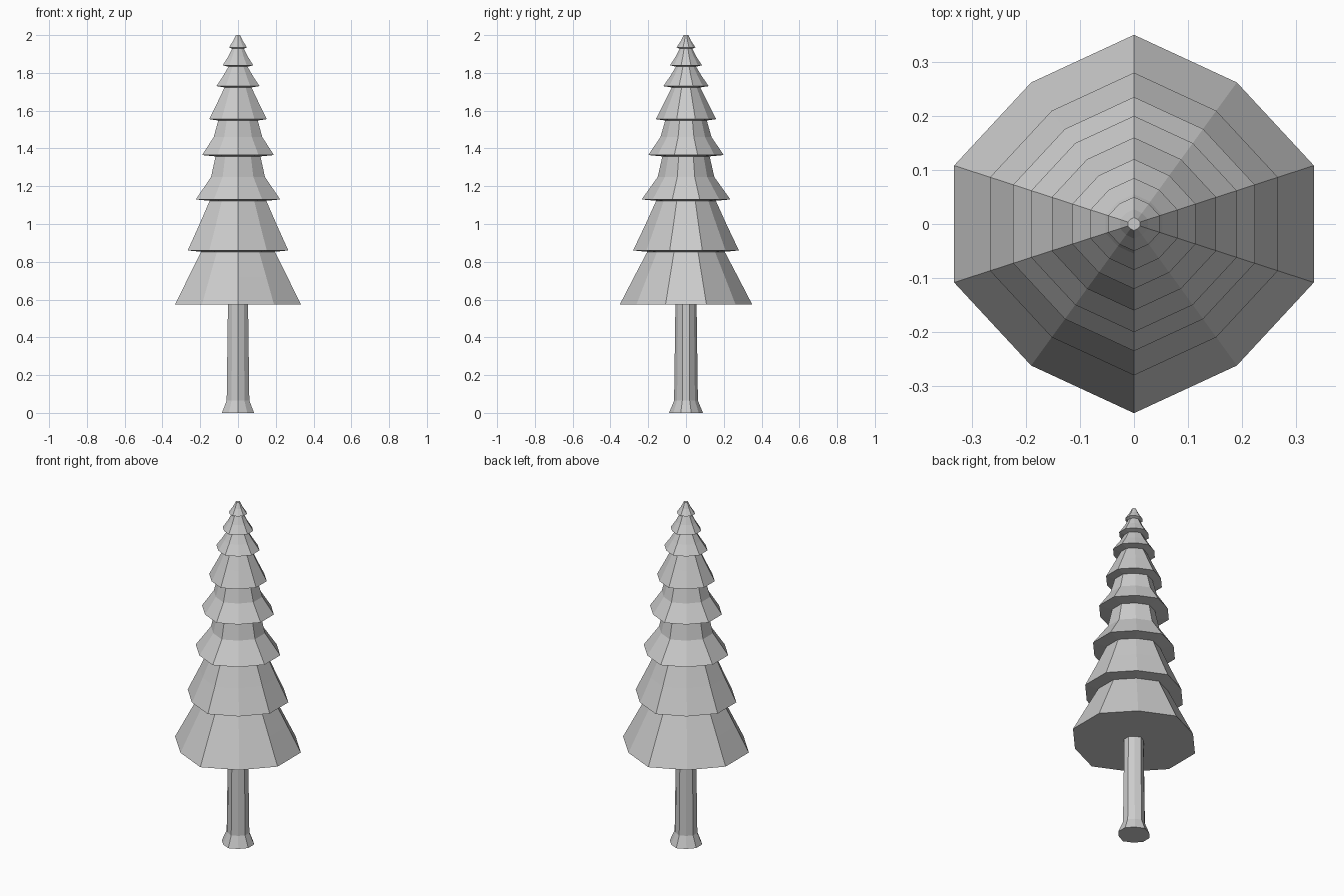
import bpy
from math import cos, sin, radians

cube = bpy.data.objects.get("Cube")
if cube:
    bpy.data.objects.remove(cube, do_unlink=True)

grey = bpy.data.materials.new("light_grey")
grey.use_nodes = True
colour = (0.6, 0.6, 0.6, 1)
grey.diffuse_color = colour
grey.node_tree.nodes["Principled BSDF"].inputs["Base Color"].default_value = colour

SIDES = 10
PINCHED = (1, 4, 6, 9)  # corners that sit slightly inside the regular outline


def lathe(name, profile, pinch=0.925):
    """Stack faceted rings from (radius, height) pairs and cap both ends."""
    verts, faces = [], []
    for r, z in profile:
        for i in range(SIDES):
            a = radians(90 + 36 * i)
            k = r * (pinch if i in PINCHED else 1)
            verts.append((k * cos(a), k * sin(a), z))
    for ring in range(len(profile) - 1):
        b = ring * SIDES
        for i in range(SIDES):
            j = (i + 1) % SIDES
            faces.append((b + i, b + j, b + SIDES + j, b + SIDES + i))
    faces.append(tuple(reversed(range(SIDES))))
    faces.append(tuple(range(len(verts) - SIDES, len(verts))))
    mesh = bpy.data.meshes.new(name)
    mesh.from_pydata(verts, [], faces)
    mesh.materials.append(grey)
    obj = bpy.data.objects.new(name, mesh)
    bpy.context.collection.objects.link(obj)


# Trunk with a flared foot
lathe("trunk", [(0.09, 0), (0.063, 0.065), (0.056, 0.575)])

# Branch tiers: rim height, rim radius, waist radius, top radius
tiers = [
    (0.575, 0.35, 0.275, 0.205),
    (0.86, 0.28, 0.215, 0.158),
    (1.13, 0.235, 0.15, 0.125),
    (1.365, 0.20, 0.135, 0.11),
    (1.555, 0.16, 0.115, 0.075),
    (1.73, 0.12, 0.083, 0.053),
    (1.84, 0.085, 0.055, 0.033),
    (1.935, 0.05, 0.027, 0.012),
]
foliage = []
for n, (z, rim, waist, top) in enumerate(tiers):
    z_next = tiers[n + 1][0] - 0.007 if n + 1 < len(tiers) else 2.0
    foliage += [(rim, z), (waist, z + (z_next - z) * 0.52), (top, z_next)]
lathe("foliage", foliage)
